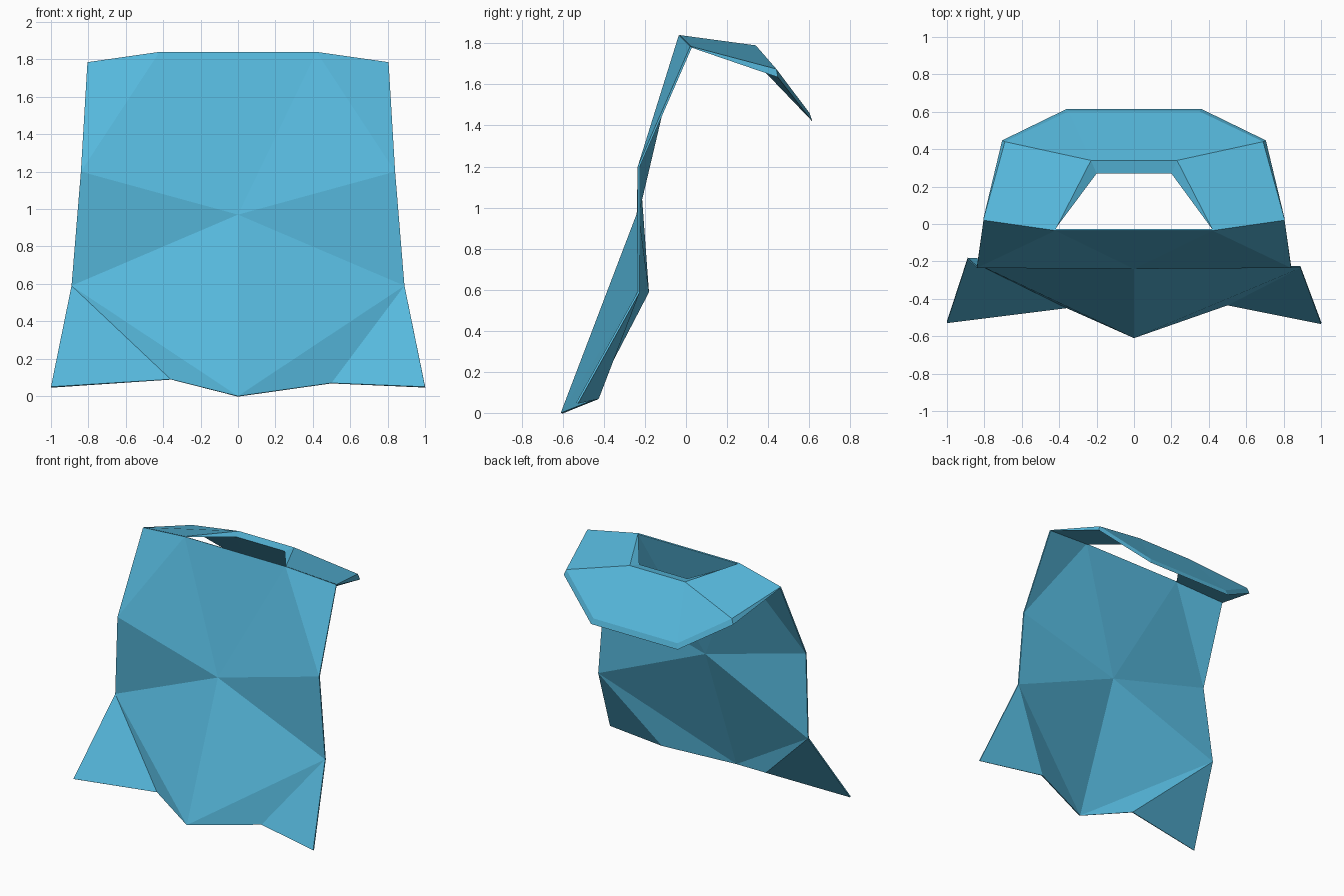
import bpy

if "Cube" in bpy.data.objects:
    bpy.data.objects.remove(bpy.data.objects["Cube"])

blue = bpy.data.materials.new("sky_blue")
blue.diffuse_color = (0.093, 0.479, 0.716, 1)
blue.use_nodes = True
blue.node_tree.nodes["Principled BSDF"].inputs["Base Color"].default_value = blue.diffuse_color


def make(name, verts, faces):
    mesh = bpy.data.meshes.new(name)
    mesh.from_pydata(verts, [], faces)
    mesh.materials.append(blue)
    obj = bpy.data.objects.new(name, mesh)
    bpy.context.collection.objects.link(obj)
    return obj


# Draped cloth panel: outline runs counter-clockwise seen from the front
panel_points = [
    (0, -0.24, 0.97),                                            # 0 centre
    (-0.805, 0.02, 1.785), (-0.84, -0.235, 1.2),                 # 1-2 left edge
    (-0.89, -0.19, 0.59), (-1, -0.53, 0.05),                     # 3-4
    (-0.36, -0.45, 0.09), (0, -0.61, 0), (0.5, -0.435, 0.07),    # 5-7 hem
    (1, -0.535, 0.05), (0.89, -0.235, 0.59),                     # 8-9 right edge
    (0.84, -0.235, 1.2), (0.805, 0.02, 1.785),                   # 10-11
    (0.42, -0.035, 1.84), (-0.42, -0.035, 1.84),                 # 12-13 top
]
panel_faces = [
    (1, 2, 13), (2, 0, 13), (2, 3, 0), (3, 4, 5), (3, 5, 6), (3, 6, 0),
    (0, 6, 9), (6, 7, 9), (7, 8, 9), (0, 9, 10), (0, 10, 12), (10, 11, 12),
    (0, 12, 13),
]
panel = make("cloth_panel", panel_points, panel_faces)
thick = panel.modifiers.new("thickness", 'SOLIDIFY')
thick.thickness = 0.01
thick.offset = -1

# Shoulder collar: right half paths, mirrored into a full strip around the neck
def path(a):
    return a + [(-x, y, z) for x, y, z in reversed(a)]


top_in = path([(0.42, -0.03, 1.84), (0.23, 0.34, 1.79), (0.23, 0.34, 1.79)])
top_out = path([(0.805, 0.025, 1.785), (0.69, 0.44, 1.675), (0.35, 0.602, 1.46)])
low_out = path([(0.805, 0.03, 1.778), (0.705, 0.447, 1.635), (0.36, 0.615, 1.42)])
low_in = path([(0.42, -0.025, 1.832), (0.2, 0.27, 1.78), (0.2, 0.27, 1.78)])

rings = [top_in, top_out, low_out, low_in]
verts = [p for ring in rings for p in ring]
n = 6
faces = []
for r in range(4):
    s = (r + 1) % 4
    for i in range(n - 1):
        a, b, c, d = r * n + i, s * n + i, s * n + i + 1, r * n + i + 1
        faces.append((a, b, c, d))
faces += [(0, 3 * n, 2 * n, n), (n - 1, 2 * n - 1, 3 * n - 1, 4 * n - 1)]
collar = make("shoulder_collar", verts, faces)

# Merge doubled inner corners
import bmesh
bm = bmesh.new()
bm.from_mesh(collar.data)
bmesh.ops.remove_doubles(bm, verts=bm.verts, dist=0.002)
bmesh.ops.recalc_face_normals(bm, faces=bm.faces)
bm.to_mesh(collar.data)
bm.free()
